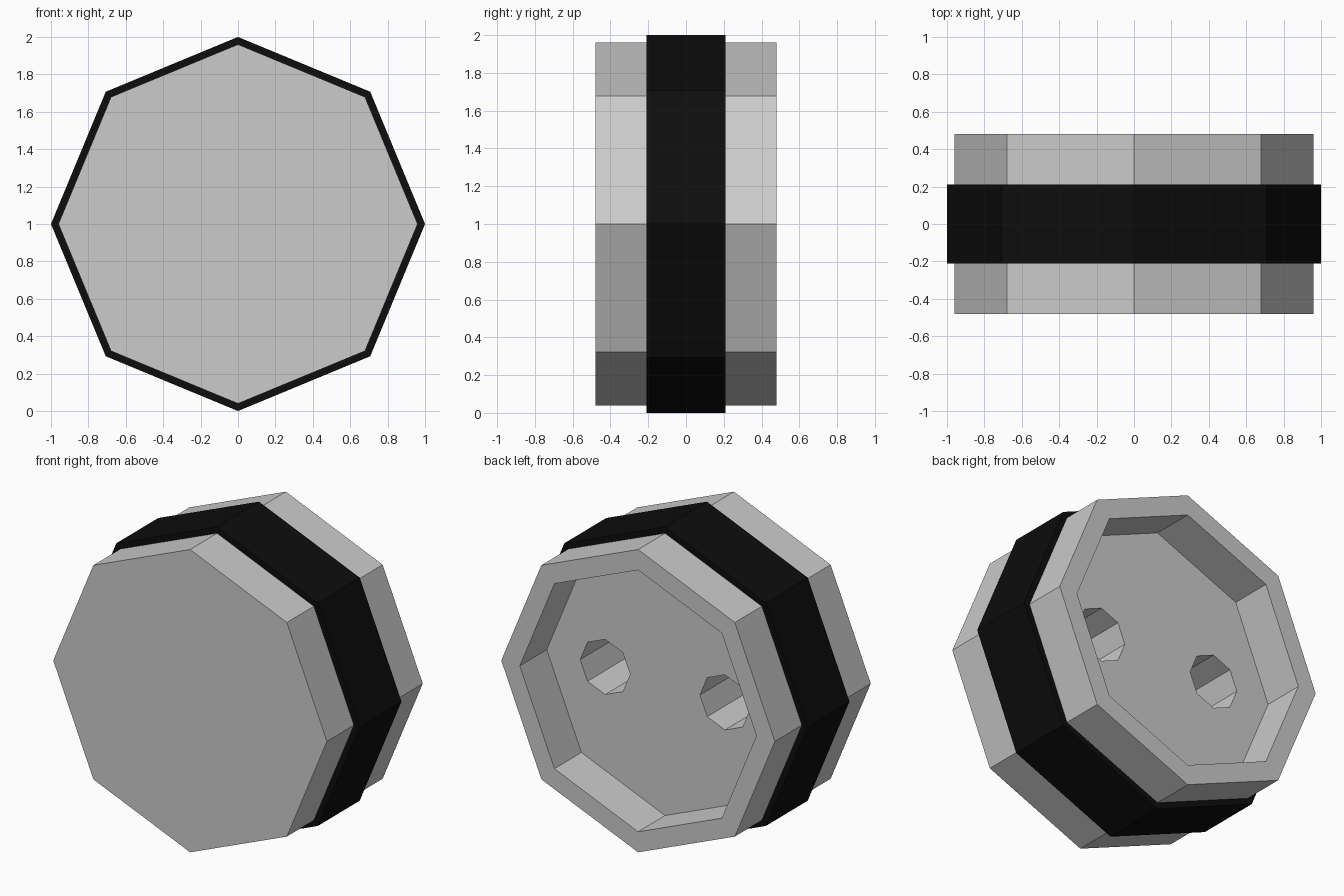
import bpy
from math import pi

if "Cube" in bpy.data.objects:
    bpy.data.objects.remove(bpy.data.objects["Cube"])

CENTRE_Z = 1.0


def octagon(name, radius, y0, y1, x=0.0):
    """Eight-sided prism along y, with corners on the x and z axes."""
    bpy.ops.mesh.primitive_cylinder_add(
        vertices=8, radius=radius, depth=y1 - y0,
        location=(x, (y0 + y1) / 2, CENTRE_Z), rotation=(pi / 2, 0, 0))
    obj = bpy.context.object
    obj.name = name
    bpy.ops.object.transform_apply(location=True, rotation=True, scale=True)
    return obj


def cut(target, cutter):
    """Subtract the cutter from the target, then discard it."""
    cutter.hide_render = True
    mod = target.modifiers.new("cut", 'BOOLEAN')
    mod.operation = 'DIFFERENCE'
    mod.solver = 'EXACT'
    mod.object = cutter
    bpy.context.view_layer.objects.active = target
    bpy.ops.object.modifier_apply(modifier=mod.name)
    bpy.data.objects.remove(cutter, do_unlink=True)


# Grey hub: flat front, recessed back
hub = octagon("wheel_hub", 0.96, -0.48, 0.48)
cut(hub, octagon("recess_cutter", 0.83, 0.21, 0.7))

# Two deep peg holes in the recess floor
for side in (-1, 1):
    cut(hub, octagon("hole_cutter", 0.175, -0.21, 0.35, x=side * 0.42))

# Black tyre band around the middle
tyre = octagon("tyre_band", 1.0, -0.21, 0.21)
cut(tyre, octagon("tyre_cutter", 0.958, -0.4, 0.4))
black = bpy.data.materials.new("black_rubber")
black.diffuse_color = (0.004, 0.004, 0.004, 1)
black.use_nodes = True
black.node_tree.nodes["Principled BSDF"].inputs["Base Color"].default_value = black.diffuse_color
tyre.data.materials.clear()
tyre.data.materials.append(black)
